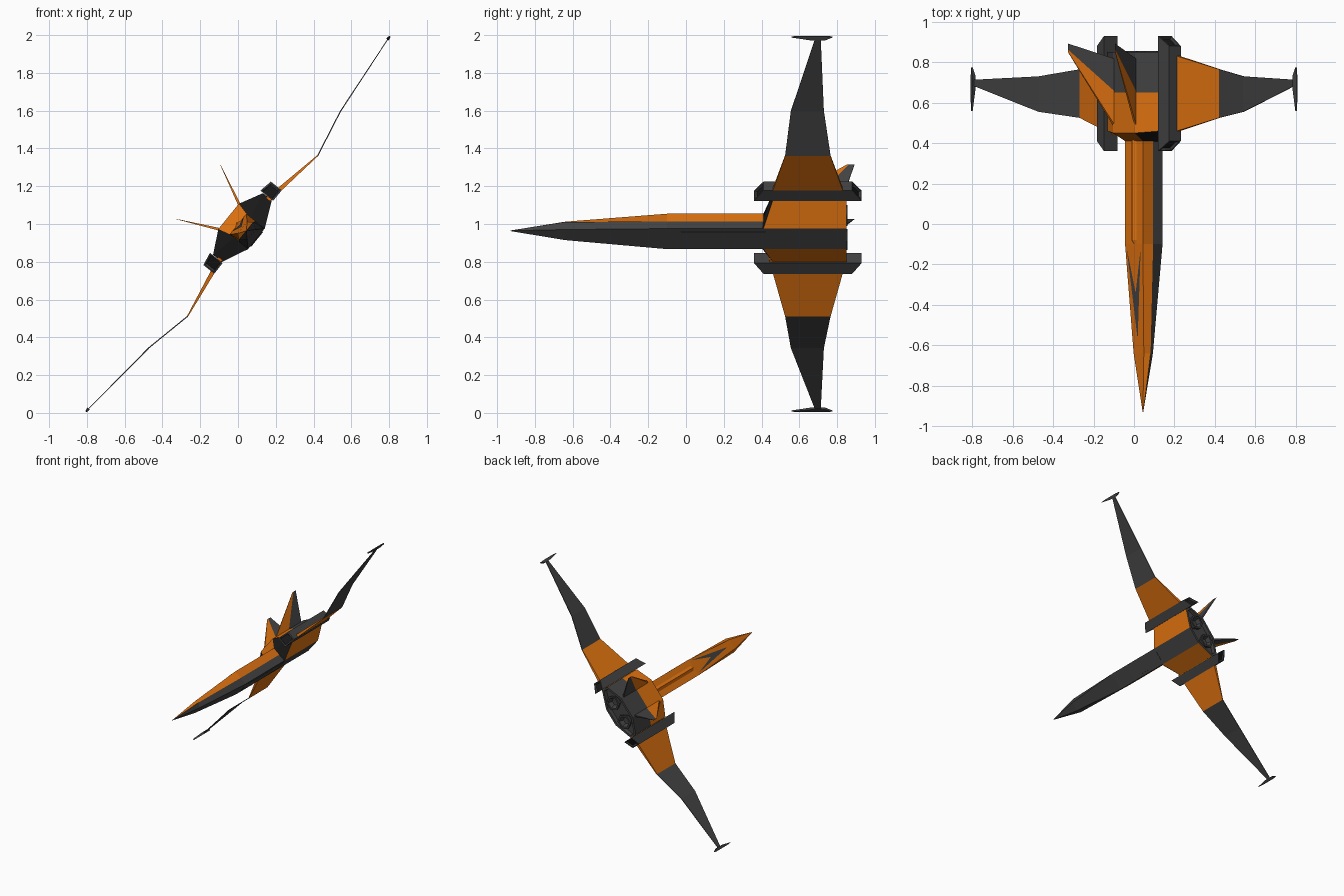
import bpy, bmesh, math
from mathutils import Matrix

if "Cube" in bpy.data.objects:
    bpy.data.objects.remove(bpy.data.objects["Cube"])

# The whole craft is built level, then banked about its long axis
BANK = Matrix.Translation((0, 0, 1)) @ Matrix.Rotation(math.radians(-51), 4, 'Y')


def material(name, rgb):
    m = bpy.data.materials.new(name)
    m.diffuse_color = (*rgb, 1)
    m.use_nodes = True
    m.node_tree.nodes["Principled BSDF"].inputs["Base Color"].default_value = m.diffuse_color
    return m


MATS = [material("orange", (0.73, 0.167, 0.005)),
        material("dark_grey", (0.055, 0.055, 0.055)),
        material("black", (0.01, 0.01, 0.01))]
ORANGE, GREY, BLACK = 0, 1, 2


def loft(name, rings, colour, mirror=False, recess=None):
    """Skin a list of equal rings, cap the ends, colour by face centre."""
    bm = bmesh.new()
    vr = [[bm.verts.new(p) for p in ring] for ring in rings]
    n = len(rings[0])
    for a, b in zip(vr, vr[1:]):
        for i in range(n):
            j = (i + 1) % n
            bm.faces.new((a[i], a[j], b[j], b[i]))
    bm.faces.new(vr[0])
    bm.faces.new(vr[-1])
    bmesh.ops.recalc_face_normals(bm, faces=bm.faces)
    for f in bm.faces:
        f.material_index = colour(f.calc_center_median())
    if recess:
        test, width, depth, tint = recess
        bm.normal_update()
        faces = [f for f in bm.faces if test(f)]
        bmesh.ops.inset_individual(bm, faces=faces, thickness=width, depth=0)
        bmesh.ops.inset_individual(bm, faces=faces, thickness=0.004, depth=-depth)
        for f in faces:
            f.material_index = tint
    return finish(name, bm, mirror)


def finish(name, bm, mirror=False):
    me = bpy.data.meshes.new(name)
    bm.to_mesh(me)
    bm.free()
    for m in MATS:
        me.materials.append(m)
    ob = bpy.data.objects.new(name, me)
    bpy.context.collection.objects.link(ob)
    ob.matrix_world = BANK
    if mirror:
        mod = ob.modifiers.new("mirror", 'MIRROR')
        mod.use_mirror_merge = False
    return ob


def sym(half):
    """Close a right-hand half profile into a full ring."""
    return half + [(-x, y, z) for x, y, z in reversed(half)]


def blade(name, stations, colour, upright=False, recess=None):
    """Mirrored tapering slab; stations are (x, z, y_front, y_back, half_thickness)."""
    rings = []
    for x, z, y0, y1, t in stations:
        dx, dz = (t, 0) if upright else (0, t)
        rings.append([(x - dx, y0, z - dz), (x + dx, y0, z + dz),
                      (x + dx, y1, z + dz), (x - dx, y1, z - dz)] if upright else
                     [(x, y0, z - dz), (x, y0, z + dz), (x, y1, z + dz), (x, y1, z - dz)])
    return loft(name, rings, colour, True, recess)


# Nose and neck: orange above the waist line, grey below
def neck_ring(y, top, waist, bottom):
    return sym([(top[0], y, top[1]), (waist[0], y, waist[1]), (bottom[0], y, bottom[1])])


loft("nose_and_neck", [
    neck_ring(-0.93, (.001, -.056), (.002, -.057), (.001, -.058)),
    neck_ring(-0.64, (.040, -.03), (.06, -.057), (.036, -.091)),
    neck_ring(-0.10, (.07, 0), (.07, -.065), (.07, -.125)),
    neck_ring(0.45, (.07, 0), (.07, -.065), (.07, -.125))],
    lambda c: ORANGE if c.z > -.06 else GREY)

# Chevron canopy glass on the sloping top of the nose
bm = bmesh.new()
bm.faces.new([bm.verts.new((x, y, -.027 + .0556 * (y + .64)))
              for x, y in ((0, -.57), (.055, -.12), (0, -.34))]).material_index = GREY
finish("canopy_glass", bm, True)

# Low spine along the neck and keel panel below it
loft("neck_spine", [[(-.028, y, -.004), (.028, y, -.004), (0, y, h)]
                    for y, h in ((-.10, 0), (-.08, .012), (.43, .012))],
     lambda c: ORANGE)
loft("keel_panel", [sym([(w, y, -.12), (w, y, d)])
                    for y, w, d in ((-.06, .05, -.126), (.08, .05, -.13), (.42, .05, -.127))],
     lambda c: GREY)


# Rear hull with side intakes and recessed tail
def hull_colour(c):
    if c.y > .849:
        return GREY
    if c.y < .449 and abs(c.x) > .08:
        return BLACK
    if c.z < -.12:
        return GREY
    return GREY if c.z > -.035 and c.y > .65 else ORANGE


def hull_ring(y):
    return sym([(.086, y, .064), (.21, y, 0), (.21, y, -.06), (.07, y, -.125)])


front = sym([(.086, .45, .064), (.21, .46, 0), (.21, .46, -.06), (.07, .41, -.125)])
collar = sym([(.07, .41, 0), (.07, .41, -.03), (.07, .41, -.06), (.07, .405, -.125)])
loft("rear_hull", [collar, front, hull_ring(.65), hull_ring(.85)], hull_colour,
     recess=(lambda f: f.normal.y > .9, .018, .03, GREY))

# Pair of main thrusters in the tail
rings = []
for y, r in ((.80, .045), (.855, .06), (.855, .045), (.82, .03)):
    rings.append([(.082 + r * math.cos(k * math.pi / 3), y, -.03 + r * math.sin(k * math.pi / 3))
                  for k in range(6)])
loft("main_thruster", rings, lambda c: GREY, True)

# Wing-root engine pods with slanted ends and small sunken openings
blade("engine_pod", [(.212, -.024, .36, .93, .043), (.284, -.031, .41, .88, .037)],
      lambda c: GREY, recess=(lambda f: abs(f.normal.y) > .5, .012, .012, BLACK))

# Cranked wings: orange inboard, grey outboard
blade("wing", [(.20, -.042, .44, .85, .014), (.548, -.10, .525, .765, .003),
               (.805, -.046, .555, .73, .003), (1.268, 0, .685, .713, .002)],
      lambda c: ORANGE if c.x < .54 else GREY)

# Wing-tip bars, tapering to points fore and aft
blade("wing_tip_bar", [(1.257, 0, .665, .735, .009), (1.274, 0, .558, .775, .005),
                       (1.279, 0, .60, .74, .003)], lambda c: GREY)

# Canted tail fins: orange front, grey trailing strip
blade("fin_front", [(.082, .055, .48, .65, .008), (.185, .27, .85, .862, .001)],
      lambda c: ORANGE, True)
blade("fin_trailing_strip", [(.082, .055, .65, .815, .008), (.185, .27, .862, .892, .001)],
      lambda c: GREY, True)
